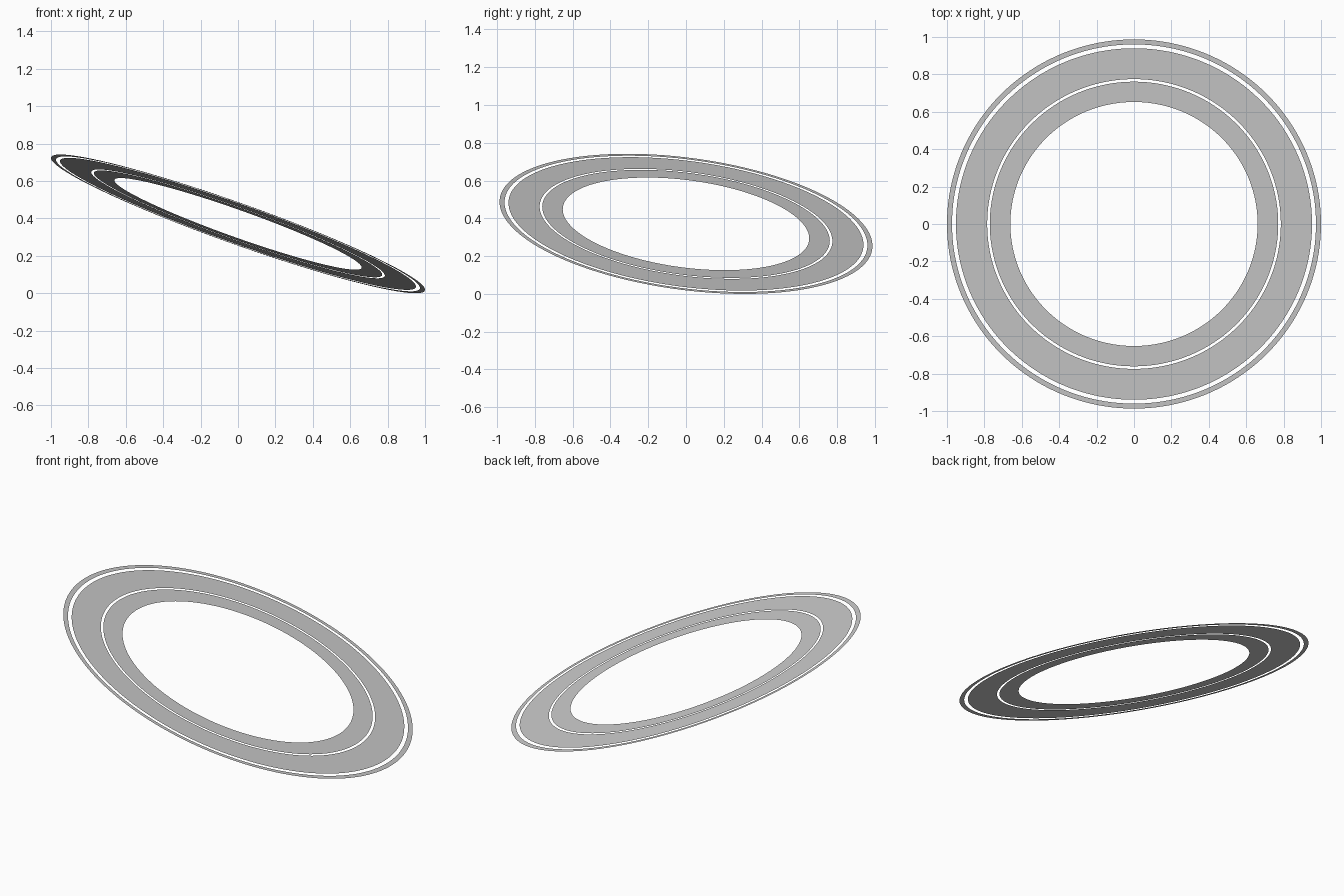
import bpy, bmesh
from math import sin, cos, pi

if "Cube" in bpy.data.objects:
    bpy.data.objects.remove(bpy.data.objects["Cube"])

SEG = 160
SX, SY = 1.0, 0.987               # slight flattening along y
SLOPE_X, SLOPE_Y = -0.352, -0.118  # tilt of the common plane
HEIGHT = ((SLOPE_X * SX) ** 2 + (SLOPE_Y * SY) ** 2) ** 0.5


def flat_ring(name, inner, outer):
    """Thin flat annulus lying in the tilted plane."""
    bm = bmesh.new()

    def loop(r):
        verts = []
        for i in range(SEG):
            t = 2 * pi * i / SEG
            x, y = r * SX * cos(t), r * SY * sin(t)
            verts.append(bm.verts.new((x, y, HEIGHT + SLOPE_X * x + SLOPE_Y * y)))
        return verts

    a, b = loop(inner), loop(outer)
    for i in range(SEG):
        j = (i + 1) % SEG
        bm.faces.new((a[i], b[i], b[j], a[j]))  # facing up
    mesh = bpy.data.meshes.new(name)
    bm.to_mesh(mesh)
    bm.free()
    obj = bpy.data.objects.new(name, mesh)
    bpy.context.collection.objects.link(obj)


# Three concentric bands separated by narrow gaps
flat_ring("inner_ring", 0.661, 0.771)
flat_ring("middle_ring", 0.785, 0.952)
flat_ring("outer_ring", 0.973, 1.0)
